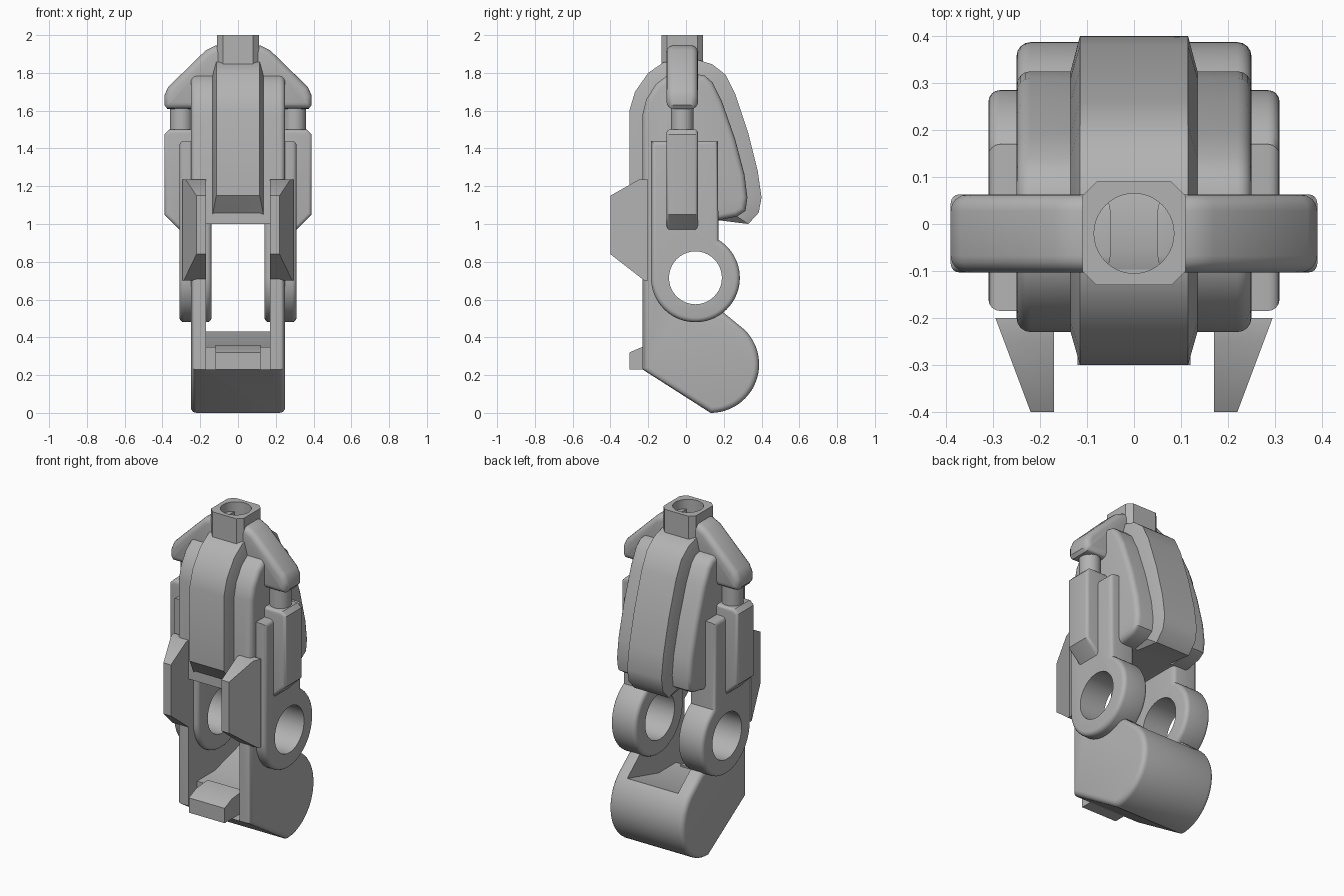
import bpy, bmesh, math

cube = bpy.data.objects.get("Cube")
if cube:
    bpy.data.objects.remove(cube, do_unlink=True)

grey = bpy.data.materials.new("plain grey")
grey.use_nodes = True
colour = (0.45, 0.45, 0.45, 1)
grey.diffuse_color = colour
grey.node_tree.nodes["Principled BSDF"].inputs["Base Color"].default_value = colour

# How a profile (u, v) at depth d maps to space for each extrusion axis
AXES = {
    "x": lambda u, v, d: (d, u, v),
    "y": lambda u, v, d: (u, d, v),
    "z": lambda u, v, d: (u, v, d),
}


def arc(cu, cv, r, start, end, steps=24):
    angles = [math.radians(start + (end - start) * i / steps) for i in range(steps + 1)]
    return [(cu + r * math.cos(a), cv + r * math.sin(a)) for a in angles]


def circle(cu, cv, r, steps=40):
    return arc(cu, cv, r, 0, 360, steps)[:-1]


def loft(name, axis, sections, bevel=0, mirror=False):
    """Join matching outlines along an axis, optionally rounding the rims."""
    bm = bmesh.new()
    rings = [[bm.verts.new(AXES[axis](u, v, d)) for u, v in outline] for d, outline in sections]
    caps = [bm.faces.new(rings[0]), bm.faces.new(rings[-1])]
    for a, b in zip(rings, rings[1:]):
        for i in range(len(a)):
            bm.faces.new((a[i - 1], a[i], b[i], b[i - 1]))
    bmesh.ops.recalc_face_normals(bm, faces=bm.faces[:])
    if bevel:
        rims = list({e for f in caps for e in f.edges})
        bmesh.ops.bevel(bm, geom=rims, offset=bevel, segments=4, profile=0.5,
                        affect='EDGES', clamp_overlap=False)
    mesh = bpy.data.meshes.new(name)
    bm.to_mesh(mesh)
    bm.free()
    mesh.materials.append(grey)
    obj = bpy.data.objects.new(name, mesh)
    bpy.context.collection.objects.link(obj)
    if mirror:
        obj.modifiers.new("Mirror", 'MIRROR')
    return obj


def prism(name, axis, outline, start, end, bevel=0, mirror=False):
    return loft(name, axis, [(start, outline), (end, outline)], bevel, mirror)


def cut(obj, cutter):
    mod = obj.modifiers.new("Cut", 'BOOLEAN')
    mod.operation = 'DIFFERENCE'
    mod.solver = 'EXACT'
    mod.object = cutter
    cutter.hide_render = True
    bpy.ops.object.select_all(action='DESELECT')
    bpy.context.view_layer.objects.active = obj
    obj.select_set(True)
    bpy.ops.object.modifier_apply(modifier=mod.name)
    bpy.data.objects.remove(cutter, do_unlink=True)


# Side outlines of the central shell and of the pads beside it
shell = [(-.3, 1.15), (-.3, 1.6), (-.27, 1.7), (-.2, 1.8), (-.12, 1.855), (-.05, 1.87),
         (.06, 1.87), (.14, 1.845), (.21, 1.79), (.26, 1.69), (.33, 1.48), (.38, 1.28),
         (.4, 1.14), (.385, 1.06), (.33, 1.0)]
pad = [(-.23, 1.05), (-.23, 1.58), (-.21, 1.66), (-.16, 1.74), (-.1, 1.785), (-.05, 1.795),
       (.05, 1.795), (.1, 1.785), (.14, 1.75), (.19, 1.65), (.26, 1.45), (.31, 1.26),
       (.325, 1.14), (.315, 1.07), (.27, 1.04)]
under = [(.17, 1.02), (-.2, 1.02)]

# Central shell with chamfered flanks
loft("central_shell", "x", [(-.135, pad + under), (-.115, shell + under),
                            (.115, shell + under), (.135, pad + under)])

# Body: pads, front columns and rounded foot in one rounded block
body_outline = pad[1:] + [(.17, 1.02), (-.09, 1.02), (-.09, .62), (-.04, .56), (.2, .53)]
body_outline += arc(.13, .257, .257, 45, -90) + [(-.23, .23)]
body = prism("body", "x", body_outline, -.25, .25, bevel=.03)
slot = [(-.5, .23), (-.15, .23), (-.15, .35), (.02, .35), (.5, .48), (.5, 1.0), (-.5, 1.0)]
cut(body, prism("slot_cutter", "x", slot, -.17, .17))

# Clip at the front of the foot
clip = [(-.3, .23), (-.3, .32), (-.23, .35), (-.12, .36), (-.12, .23)]
prism("foot_clip", "x", clip, -.12, .12)

# Side legs ending in hinge rings
leg_outline = arc(.05, .715, .235, 180, 419, 48) + [(.17, 1.44), (-.185, 1.44)]
leg = prism("hinge_leg", "x", leg_outline, .14, .31, bevel=.025)
cut(leg, prism("hole_cutter", "x", circle(.05, .715, .14), .05, .5))
leg.modifiers.new("Mirror", 'MIRROR')

# Crossbar between the legs
prism("crossbar", "x", [(-.2, 1.06), (-.12, 1.06), (-.12, 1.1), (-.2, 1.1)], -.17, .17)

# Pistons: lower housing, rod and bent upper arm
housing = [(.2, .97), (.31, .97), (.39, 1.05), (.39, 1.475), (.365, 1.5), (.2, 1.5)]
prism("piston_housing", "y", housing, -.103, .063, bevel=.018, mirror=True)
prism("piston_rod", "z", circle(.3, -.02, .06, 32), 1.45, 1.65, mirror=True)
arm = [(.05, 1.61), (.375, 1.61), (.39, 1.63), (.39, 1.68), (.37, 1.725),
       (.17, 1.92), (.12, 1.945), (.05, 1.945)]
prism("piston_arm", "y", arm, -.103, .063, bevel=.035, mirror=True)

# Top socket with chamfered corners and a round hole
socket_outline = [(-.11, -.1), (-.08, -.13), (.08, -.13), (.11, -.1),
                  (.11, .06), (.08, .09), (-.08, .09), (-.11, .06)]
socket = prism("top_socket", "z", socket_outline, 1.7, 2.0)
cut(socket, prism("socket_cutter", "z", circle(0, -.02, .085), 1.86, 2.1))

# Front fins: outer side tapers inwards towards the front
fin = [(-.2, .7), (-.22, .7), (-.4, .84), (-.4, 1.15), (-.25, 1.235), (-.2, 1.235)]
fins = prism("front_fin", "x", fin, .17, .295, mirror=True)
for v in fins.data.vertices:
    if v.co.x > .2:
        v.co.x += (v.co.y + .2) * .375

# Smooth shading with sharp corners kept
bpy.ops.object.select_all(action='DESELECT')
for obj in bpy.context.collection.objects:
    if obj.type == 'MESH':
        obj.select_set(True)
        bpy.context.view_layer.objects.active = obj
bpy.ops.object.shade_smooth_by_angle(angle=math.radians(32))
